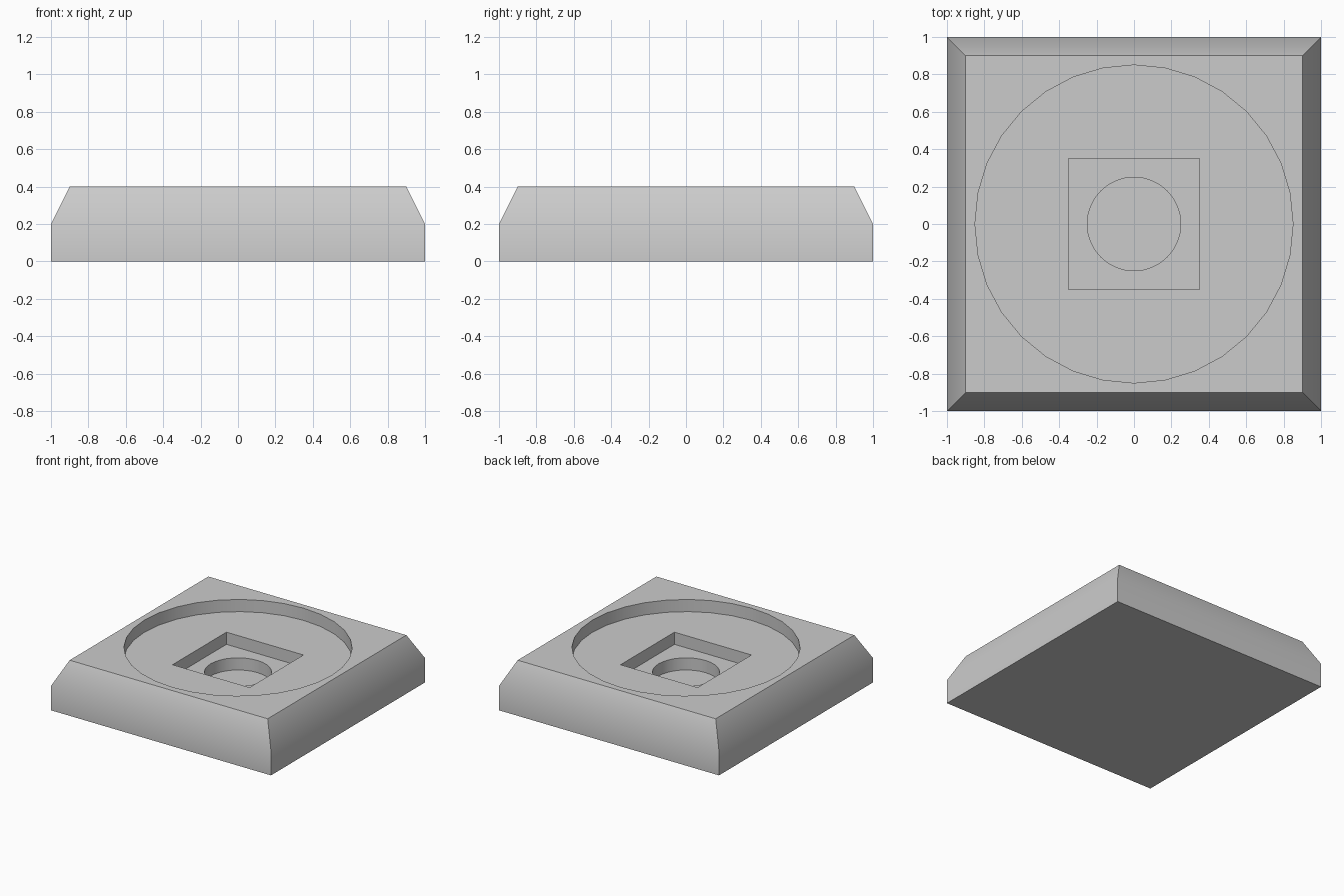
import bpy
import bmesh

if "Cube" in bpy.data.objects:
    bpy.data.objects.remove(bpy.data.objects["Cube"], do_unlink=True)

grey = bpy.data.materials.new("light_grey")
grey.use_nodes = True
GREY = (0.6, 0.6, 0.6, 1.0)
grey.diffuse_color = GREY
grey.node_tree.nodes["Principled BSDF"].inputs["Base Color"].default_value = GREY


def make_object(name, bm):
    bmesh.ops.recalc_face_normals(bm, faces=bm.faces)
    mesh = bpy.data.meshes.new(name)
    bm.to_mesh(mesh)
    bm.free()
    mesh.materials.append(grey)
    obj = bpy.data.objects.new(name, mesh)
    bpy.context.collection.objects.link(obj)
    return obj


def square_ring(bm, half, z):
    corners = ((-1, -1), (1, -1), (1, 1), (-1, 1))
    return [bm.verts.new((x * half, y * half, z)) for x, y in corners]


def loft_squares(name, levels):
    """Stack square sections given as (half width, height)."""
    bm = bmesh.new()
    rings = [square_ring(bm, half, z) for half, z in levels]
    for low, high in zip(rings, rings[1:]):
        for i in range(4):
            j = (i + 1) % 4
            bm.faces.new((low[i], low[j], high[j], high[i]))
    bm.faces.new(rings[0])
    bm.faces.new(rings[-1])
    return make_object(name, bm)


def disc(name, radius, bottom, top):
    bm = bmesh.new()
    bmesh.ops.create_cone(bm, cap_ends=True, segments=32, radius1=radius,
                          radius2=radius, depth=top - bottom)
    bmesh.ops.translate(bm, verts=bm.verts, vec=(0, 0, (top + bottom) / 2))
    return make_object(name, bm)


# Square block with sloped upper sides
base = loft_squares("base_block", [(1, 0), (1, 0.2), (0.9, 0.4)])

# Three stepped recesses, each one set into the floor of the last
cutters = [
    disc("wide_round_recess", 0.85, 0.3, 0.5),
    loft_squares("square_recess", [(0.35, 0.2), (0.35, 0.45)]),
    disc("small_round_recess", 0.25, 0.1, 0.35),
]
bpy.context.view_layer.objects.active = base
for cutter in cutters:
    cutter.hide_render = True
    cut = base.modifiers.new(cutter.name, "BOOLEAN")
    cut.operation = "DIFFERENCE"
    cut.solver = "EXACT"
    cut.object = cutter
    bpy.ops.object.modifier_apply(modifier=cut.name)
    bpy.data.objects.remove(cutter, do_unlink=True)

# Smooth walls with crisp rims
bpy.ops.object.select_all(action="DESELECT")
base.select_set(True)
bpy.ops.object.shade_smooth_by_angle()
